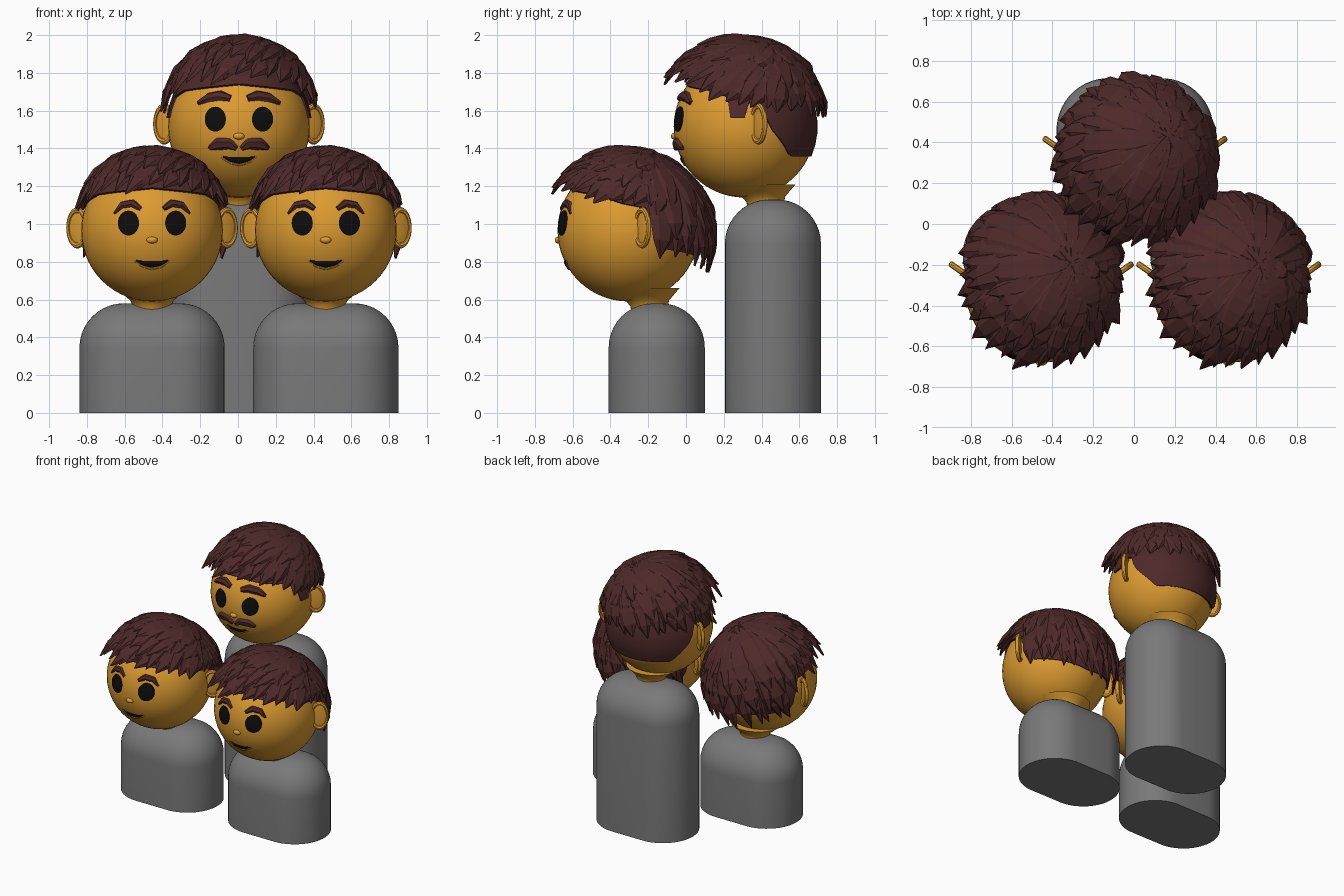
import bpy, bmesh, math, random
from math import sin, cos, pi, radians, sqrt
from mathutils import Vector

cube = bpy.data.objects.get("Cube")
if cube:
    bpy.data.objects.remove(cube, do_unlink=True)


def material(name, color):
    m = bpy.data.materials.new(name)
    m.use_nodes = True
    m.diffuse_color = (*color, 1)
    m.node_tree.nodes["Principled BSDF"].inputs["Base Color"].default_value = (*color, 1)
    return m


SKIN = material("golden_skin", (0.72, 0.33, 0.03))
HAIR = material("dark_brown_hair", (0.075, 0.022, 0.022))
GREY = material("grey_body", (0.19, 0.19, 0.19))
BLACK = material("black", (0.004, 0.004, 0.004))
R = 0.375  # head radius


def interp(table, x):
    for (x0, y0), (x1, y1) in zip(table, table[1:]):
        if x <= x1:
            return y0 + (y1 - y0) * (x - x0) / (x1 - x0)
    return table[-1][1]


def loft(bm, rings, caps=True):
    rows = [[bm.verts.new(p) for p in ring] for ring in rings]
    n = len(rows[0])
    for a, b in zip(rows, rows[1:]):
        for i in range(n):
            j = (i + 1) % n
            bm.faces.new((a[i], a[j], b[j], b[i]))
    if caps:
        bm.faces.new(rows[0])
        bm.faces.new(rows[-1])


def finish(bm, name, mat, loc, smooth=True):
    bmesh.ops.recalc_face_normals(bm, faces=bm.faces)
    mesh = bpy.data.meshes.new(name)
    bm.to_mesh(mesh)
    bm.free()
    ob = bpy.data.objects.new(name, mesh)
    bpy.context.collection.objects.link(ob)
    ob.location = loc
    mesh.materials.append(mat)
    if smooth:
        smooth_shade(ob)
    return ob


def smooth_shade(ob):
    bpy.ops.object.select_all(action="DESELECT")
    ob.select_set(True)
    bpy.context.view_layer.objects.active = ob
    bpy.ops.object.shade_smooth_by_angle(angle=radians(40))


def circle(r, z, y=0, n=32):
    return [(r * cos(2 * pi * i / n), y + r * sin(2 * pi * i / n), z) for i in range(n)]


def stadium(r, z, n=48):
    angles = [2 * pi * (i + 0.5) / n for i in range(n)]
    return [(r * cos(a) + math.copysign(0.13, cos(a)), r * sin(a), z) for a in angles]


def polar(az, el, r=1.0):
    a, e = radians(az), radians(el)
    return Vector((r * cos(e) * sin(a), -r * cos(e) * cos(a), r * sin(e)))


def on_face(x, z, r):
    return Vector((x, -sqrt(r * r - x * x - z * z), z))


def section(p, side, up, w, th):
    """Flat chamfered cross-section of a lock or stroke."""
    return [p + side * w, p + side * w * 0.5 + up * th, p - side * w * 0.5 + up * th,
            p - side * w, p - up * th * 0.6]


def sweep(bm, pts, widths, th):
    rings = []
    for i, p in enumerate(pts):
        tangent = pts[min(i + 1, len(pts) - 1)] - pts[max(i - 1, 0)]
        up = p.normalized()
        side = tangent.cross(up).normalized()
        rings.append(section(p, side, up, widths[i], th * min(1, 0.25 + widths[i] * 40)))
    loft(bm, rings)


def stroke(name, mat, loc, line, widths, th, sides=(1,)):
    bm = bmesh.new()
    for s in sides:
        pts, ws = [], []
        steps = 4 * (len(line) - 1)
        xs = [(i, p[0]) for i, p in enumerate(line)]
        zs = [(i, p[1]) for i, p in enumerate(line)]
        for k in range(steps + 1):
            t = k / 4
            pts.append(on_face(s * interp(xs, t), interp(zs, t), R + 0.001))
            ws.append(interp(list(enumerate(widths)), t))
        sweep(bm, pts, ws, th)
    finish(bm, name, mat, loc)


def eye(name, loc, s):
    bm = bmesh.new()
    rings = []
    for scale, r in ((1, R - 0.01), (1, R + 0.006), (0.6, R + 0.008), (0.1, R + 0.008)):
        rings.append([on_face(s * 0.125 + 0.056 * scale * cos(a), 0.04 + 0.066 * scale * sin(a), r)
                      for a in (2 * pi * i / 28 for i in range(28))])
    loft(bm, rings)
    finish(bm, name, BLACK, loc)


def ear(name, loc, s):
    place = Vector(loc) + Vector((s * 0.395, 0.075, 0.015))
    bpy.ops.mesh.primitive_uv_sphere_add(segments=20, ring_count=12, radius=1, location=place,
                                         rotation=(0, 0, s * radians(35)))
    inner = bpy.context.object
    inner.scale = (0.055, 0.009, 0.09)
    bpy.ops.mesh.primitive_torus_add(major_segments=28, minor_segments=8, major_radius=0.085,
                                     minor_radius=0.015, location=place,
                                     rotation=(pi / 2, 0, s * radians(35)))
    rim = bpy.context.object
    rim.scale = (0.68, 1.1, 1)
    for ob, part in ((inner, "inner"), (rim, "rim")):
        ob.name = f"{name}_{part}"
        ob.data.materials.append(SKIN)
        smooth_shade(ob)


def scalp(name, loc, edge):
    bm = bmesh.new()
    rings = []
    for k in range(1, 14):
        ring = []
        for i in range(96):
            az = -180 + 360 * i / 96
            low = interp(edge, abs(az))
            el = 90 - (90 - low) * min(k, 12) / 12
            ring.append(polar(az, el, 0.387 if k < 13 else 0.36))
        rings.append(ring)
    loft(bm, rings)
    finish(bm, name, HAIR, loc)


def hair(name, loc, ends, reach, top):
    """Layered locks fanning from an off-centre crown."""
    rng = random.Random(4)
    crown = Vector((0.14, 0.10, 0.36)).normalized()
    bm = bmesh.new()
    profile = (0.02, 0.06, 0.082, 0.085, 0.075, 0.055, 0.003)
    for count, shift, lift in ((34, 0, 0), (27, 14, 0.012), (19, 32, 0.02)):
        for i in range(count):
            az = -180 + 360 * (i + rng.uniform(-0.25, 0.25)) / count
            el = interp(ends, abs(az)) + shift + rng.uniform(-4, 4)
            end = polar(az, el)
            # the sweep bends the fringe sideways
            middle = (crown + end).normalized() + crown.cross(end) * rng.uniform(-0.05, 0.22)
            tip = interp(reach, abs(az)) + rng.uniform(-0.012, 0.012)
            tip += (top - tip) * shift / 60
            pts = []
            for k in range(7):
                t = k / 6
                d = crown * (1 - t) ** 2 + middle * 2 * t * (1 - t) + end * t * t
                r = top + (tip - top) * t * t + lift + rng.uniform(-0.003, 0.003)
                pts.append(d.normalized() * r)
            wide = rng.uniform(0.75, 1.1)
            sweep(bm, pts, [w * wide for w in profile], 0.02)
    finish(bm, name, HAIR, loc, smooth=False)


def figure(name, x, y, height, adult):
    # Body: rounded slab
    bm = bmesh.new()
    arc = [pi / 2 * k / 10 for k in range(11)]
    loft(bm, [stadium(0.255, 0)] +
         [stadium(0.02 + 0.235 * cos(a), height - 0.235 + 0.235 * sin(a)) for a in arc])
    finish(bm, name + "_body", GREY, (x, y, 0))

    # Head and neck
    head = Vector((x, y - 0.15, height + 0.385))
    bm = bmesh.new()
    bmesh.ops.create_uvsphere(bm, u_segments=48, v_segments=28, radius=R)
    finish(bm, name + "_head", SKIN, head)
    bm = bmesh.new()
    loft(bm, [circle(0.10, -0.45, 0.12), circle(0.10, -0.40, 0.11), circle(0.115, -0.37, 0.10),
              circle(0.15, -0.34, 0.09), circle(0.2, -0.305, 0.07)])
    finish(bm, name + "_neck", SKIN, head)

    # Face
    for s, side in ((1, "left"), (-1, "right")):
        eye(f"{name}_{side}_eye", head, s)
        ear(f"{name}_{side}_ear", head, s)
    if adult:
        brow = [(0.045, 0.15), (0.10, 0.165), (0.16, 0.155), (0.215, 0.125)]
        stroke(name + "_eyebrows", HAIR, head, brow, (0.018, 0.029, 0.027, 0.012), 0.016, (1, -1))
        tash = [(0.012, -0.115), (0.055, -0.09), (0.11, -0.092), (0.155, -0.112)]
        stroke(name + "_moustache", HAIR, head, tash, (0.014, 0.03, 0.033, 0.012), 0.018, (1, -1))
    else:
        brow = [(0.06, 0.115), (0.105, 0.145), (0.16, 0.135), (0.2, 0.09)]
        stroke(name + "_eyebrows", HAIR, head, brow, (0.012, 0.021, 0.02, 0.006), 0.014, (1, -1))
    smile = [(-0.085, -0.158), (-0.045, -0.175), (0, -0.18), (0.045, -0.175), (0.085, -0.158)]
    stroke(name + "_mouth", BLACK, head, smile, (0.003, 0.016, 0.021, 0.016, 0.003), 0.006)
    lip = [(px * 1.1, pz - 0.022 + abs(px) * 0.2) for px, pz in smile]
    stroke(name + "_lower_lip", SKIN, head, lip, (0.004, 0.008, 0.009, 0.008, 0.004), 0.009)
    bm = bmesh.new()
    bmesh.ops.create_uvsphere(bm, u_segments=12, v_segments=8, radius=1)
    bmesh.ops.scale(bm, vec=(0.03, 0.018, 0.018), verts=bm.verts)
    finish(bm, name + "_nose", SKIN, head + on_face(0, -0.05, R))

    # Hair
    if adult:
        edge = [(0, 36), (60, 30), (76, 24), (78, 7), (90, 7), (92, 20), (106, 15), (110, 0),
                (133, -24), (180, -24)]
        ends = [(0, 31), (50, 27), (80, 14), (110, 12), (180, 10)]
        reach = [(0, 0.51), (50, 0.46), (90, 0.41), (180, 0.425)]
    else:
        edge = [(0, 36), (60, 30), (85, 22), (106, 18), (114, -14), (180, -22)]
        ends = [(0, 29), (50, 25), (80, 19), (107, 17), (113, -18), (180, -25)]
        reach = [(0, 0.47), (50, 0.44), (90, 0.415), (115, 0.42), (180, 0.475)]
    scalp(name + "_scalp", head, edge)
    hair(name + "_hair", head, ends, reach, 0.445 if adult else 0.405)


figure("adult", 0.005, 0.46, 1.13, True)
figure("right_child", -0.455, -0.155, 0.58, False)
figure("left_child", 0.465, -0.155, 0.58, False)
